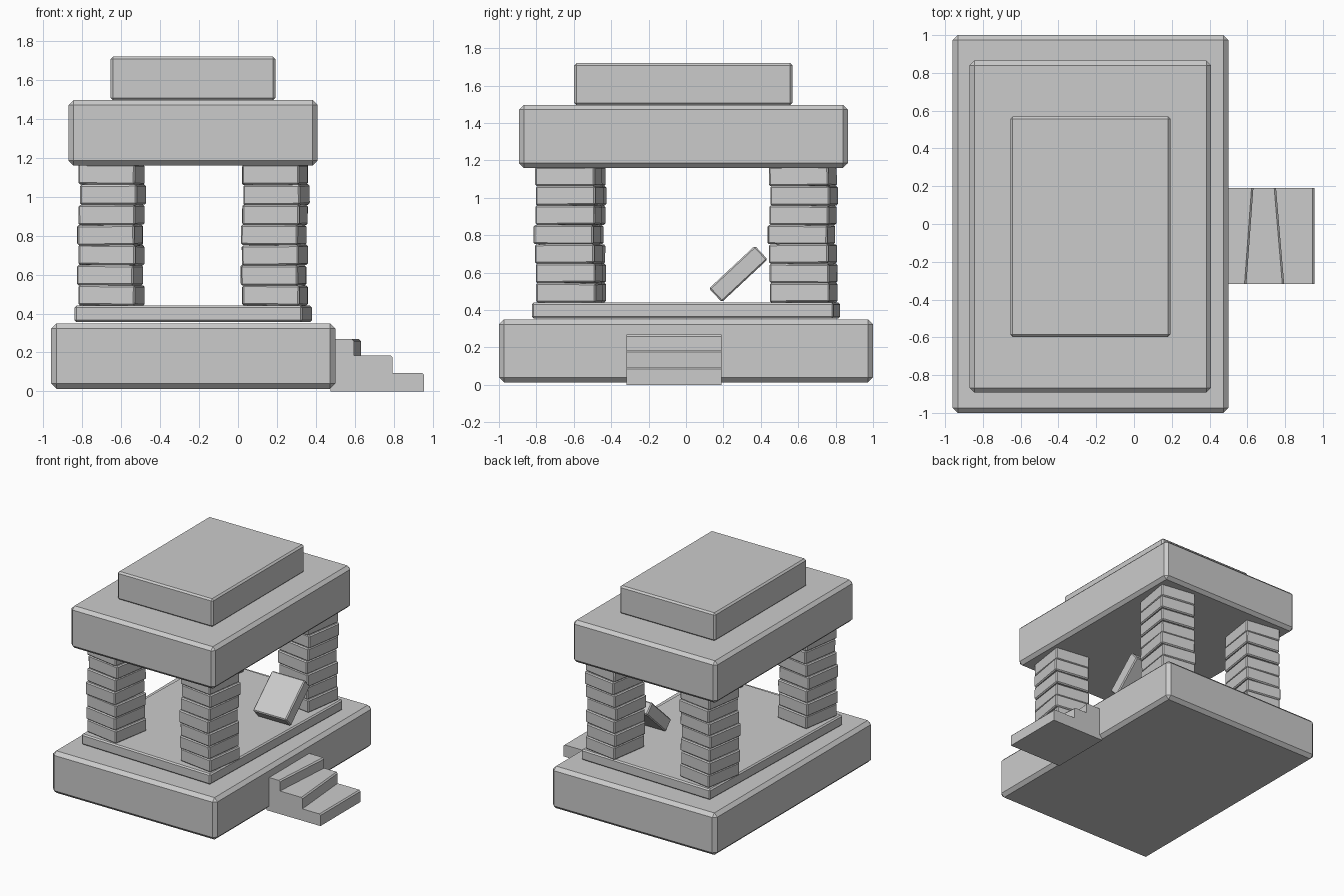
import bpy, bmesh, random
from math import radians
from mathutils import Matrix, Euler

if "Cube" in bpy.data.objects:
    bpy.data.objects.remove(bpy.data.objects["Cube"])

random.seed(4)


def finish(name, bm):
    bmesh.ops.recalc_face_normals(bm, faces=bm.faces)
    me = bpy.data.meshes.new(name)
    bm.to_mesh(me)
    bm.free()
    ob = bpy.data.objects.new(name, me)
    bpy.context.collection.objects.link(ob)
    return ob


def block(name, center, size, bevel, rot=(0, 0, 0)):
    """Box with chamfered edges."""
    bm = bmesh.new()
    bmesh.ops.create_cube(bm, size=1, matrix=Matrix.Diagonal((*size, 1)))
    bmesh.ops.bevel(bm, geom=bm.edges[:], offset=bevel, segments=1,
                    profile=0.5, affect='EDGES')
    ob = finish(name, bm)
    ob.location = center
    ob.rotation_euler = Euler([radians(a) for a in rot])
    return ob


def slab(name, x0, x1, y0, y1, z0, z1, bevel):
    return block(name, ((x0 + x1) / 2, (y0 + y1) / 2, (z0 + z1) / 2),
                 (x1 - x0, y1 - y0, z1 - z0), bevel)


# Base, roof and roof cap
slab("base", -0.96, 0.50, -1.0, 1.0, 0.013, 0.35, 0.027)
slab("roof", -0.87, 0.408, -0.892, 0.865, 1.16, 1.497, 0.025)
slab("roof_cap", -0.655, 0.193, -0.598, 0.57, 1.495, 1.72, 0.013)

# Floor slab, turned slightly
block("floor_slab", (-0.23, 0, 0.398), (1.17, 1.615, 0.085), 0.01, (0, 0, -1.75))

# Four pillars of stacked, slightly shifted bricks
BRICK = (0.295, 0.322, 0.103)
shift = [(0, 0.004), (-0.008, 0.003), (0, 0), (-0.007, -0.008),
         (0, 0), (0.008, 0.006), (0, 0)]
pillars = {"front_left": (-0.65, -0.612), "front_right": (0.19, -0.627),
           "back_left": (-0.65, 0.625), "back_right": (0.19, 0.625)}
for side, (px, py) in pillars.items():
    for i, (dx, dy) in enumerate(shift):
        tilt = random.uniform(-0.6, 0.6)
        yaw = -8.5 + random.uniform(-1, 1)
        block(f"{side}_pillar_brick_{i + 1}",
              (px + dx, py + dy, 0.493 + i * 0.1035), BRICK, 0.008,
              (tilt, -tilt, yaw))

# Loose brick leaning on the back right pillar
block("fallen_brick", (0.19, 0.28, 0.593), (0.295, 0.335, 0.1), 0.008, (43, 0, 0))


# Steps: one stair profile, with slanted risers, lofted front to back
def stair_profile(bm, y, treads):
    c = 0.01
    pts = [(0.475, 0)]
    z_prev = 0
    steps = []
    for x, z in treads:
        steps += [(x, z_prev), (x, z - c), (x - c, z)]
        z_prev = z
    pts += steps + [(0.475, z_prev)]
    return [bm.verts.new((x, y, z)) for x, z in pts]


bm = bmesh.new()
front = stair_profile(bm, -0.318, [(0.955, 0.095), (0.795, 0.185), (0.595, 0.268)])
back = stair_profile(bm, 0.19, [(0.955, 0.095), (0.752, 0.185), (0.632, 0.268)])
bm.faces.new(front)
bm.faces.new(back)
n = len(front)
for i in range(n):
    j = (i + 1) % n
    bm.faces.new((front[i], front[j], back[j], back[i]))
finish("entrance_steps", bm)
